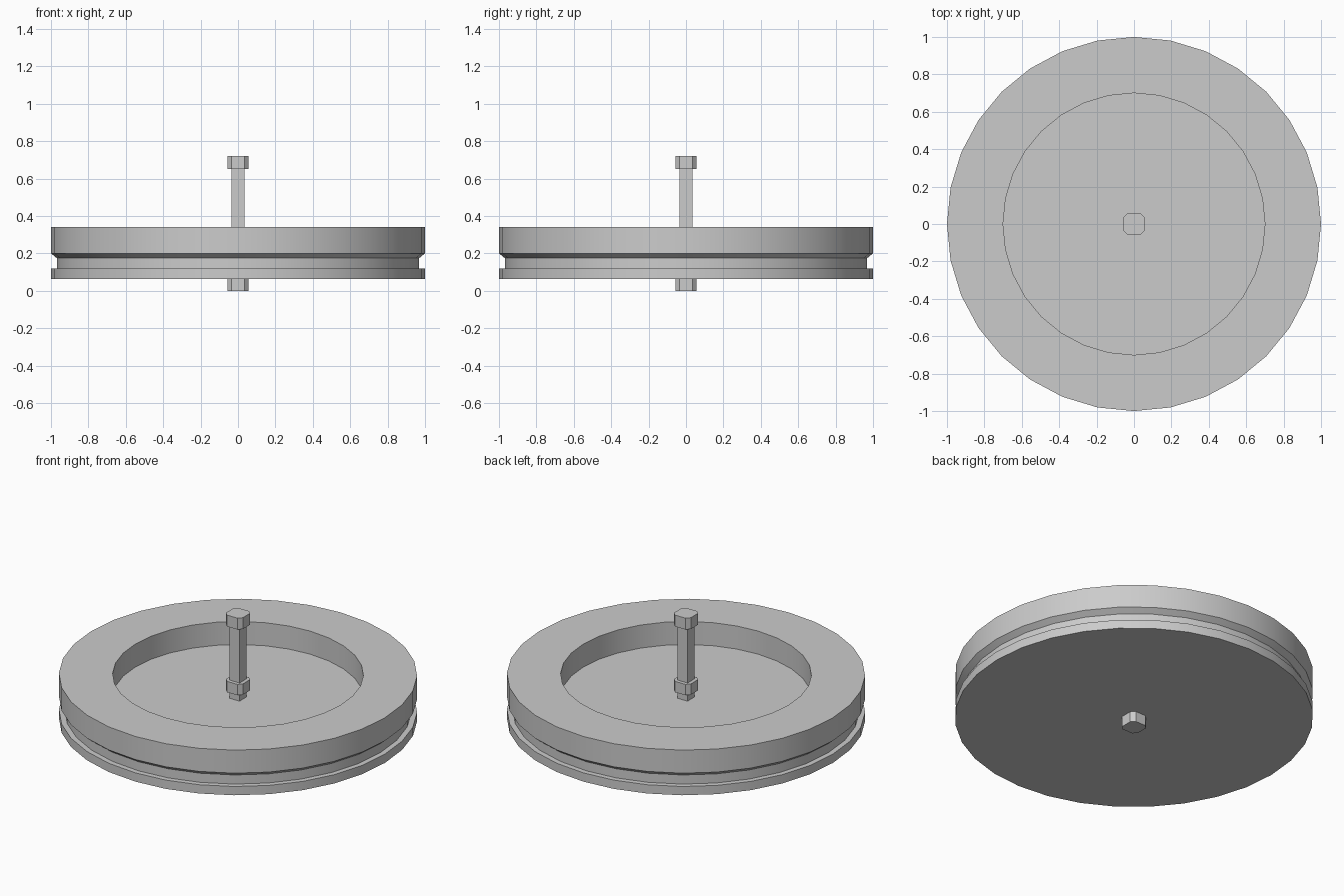
import bpy, bmesh
from math import cos, sin, tau, radians

if "Cube" in bpy.data.objects:
    bpy.data.objects.remove(bpy.data.objects["Cube"])


def finish(name, bm):
    bmesh.ops.recalc_face_normals(bm, faces=bm.faces)
    mesh = bpy.data.meshes.new(name)
    bm.to_mesh(mesh)
    bm.free()
    obj = bpy.data.objects.new(name, mesh)
    bpy.context.collection.objects.link(obj)
    return obj


def lathe(name, profile, sides=32):
    """Revolve a (radius, z) profile and cap both ends."""
    bm = bmesh.new()
    rings = [[bm.verts.new((r * cos(tau * i / sides), r * sin(tau * i / sides), z))
              for i in range(sides)] for r, z in profile]
    for a, b in zip(rings, rings[1:]):
        for i in range(sides):
            j = (i + 1) % sides
            bm.faces.new((a[i], a[j], b[j], b[i]))
    bm.faces.new(rings[0])
    bm.faces.new(rings[-1])
    return finish(name, bm)


def prism(name, outline, z0, z1):
    """Extrude an (x, y) outline from z0 to z1."""
    bm = bmesh.new()
    face = bm.faces.new([bm.verts.new((x, y, z0)) for x, y in outline])
    ext = bmesh.ops.extrude_face_region(bm, geom=[face], use_keep_orig=True)
    verts = [g for g in ext["geom"] if isinstance(g, bmesh.types.BMVert)]
    bmesh.ops.translate(bm, verts=verts, vec=(0, 0, z1 - z0))
    return finish(name, bm)


# grooved wheel with a recessed top
wheel = lathe("wheel", [
    (1.0, 0.064), (1.0, 0.118), (0.968, 0.118), (0.968, 0.174),
    (1.0, 0.20), (1.0, 0.342), (0.70, 0.342), (0.70, 0.20)])
bpy.context.view_layer.objects.active = wheel
wheel.select_set(True)
bpy.ops.object.shade_smooth_by_angle(angle=radians(30))

# square axle
s = 0.035
prism("axle", [(-s, -s), (s, -s), (s, s), (-s, s)], 0.03, 0.68)

# chamfered nuts: below the wheel, above the recess floor, and at the axle tip
a, b = 0.057, 0.035
octagon = [(a, -b), (a, b), (b, a), (-b, a), (-a, b), (-a, -b), (-b, -a), (b, -a)]
for name, z0, z1 in (("bottom_nut", 0.0, 0.064),
                     ("middle_nut", 0.245, 0.312),
                     ("top_nut", 0.65, 0.72)):
    prism(name, octagon, z0, z1)
